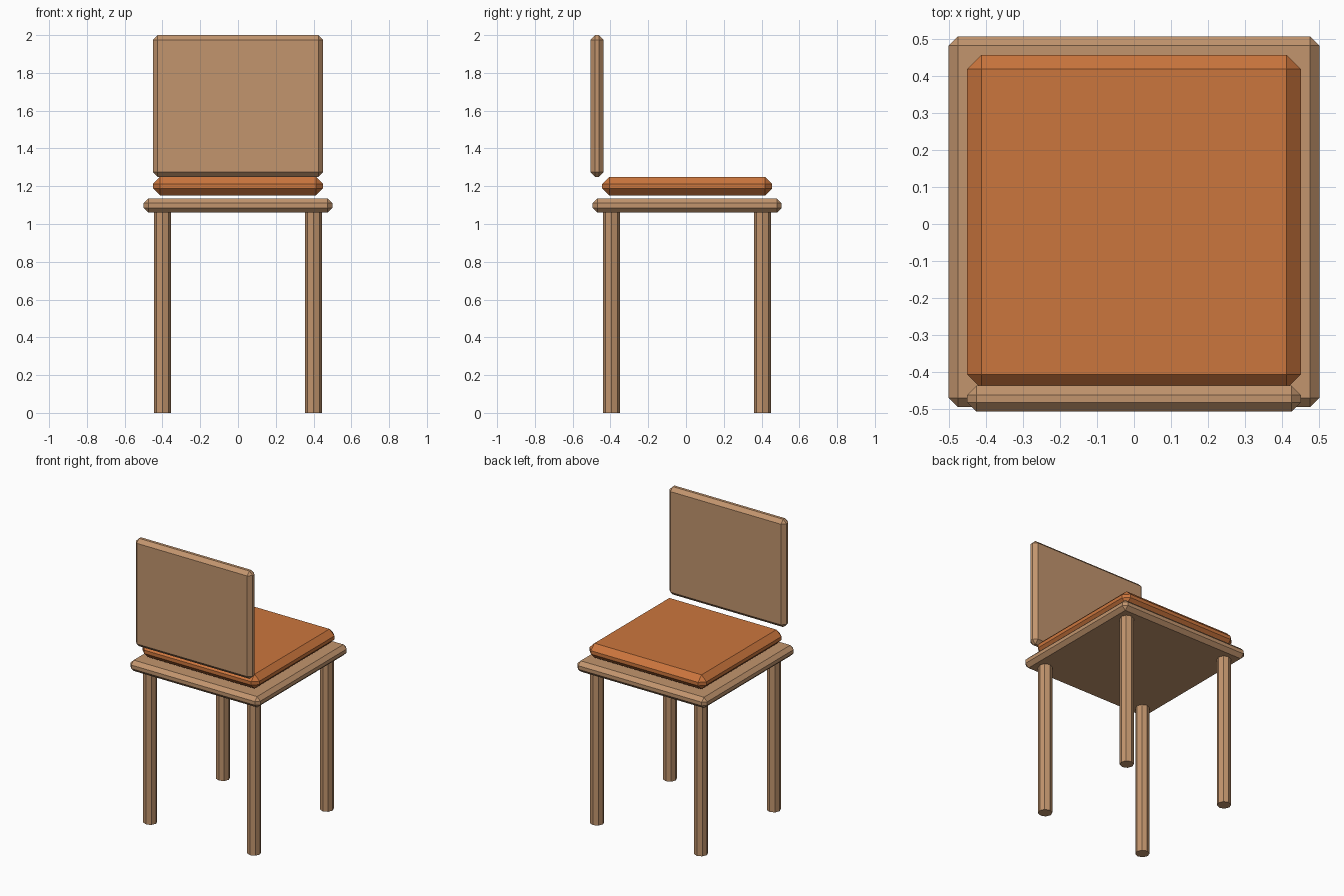
import bpy

if "Cube" in bpy.data.objects:
    bpy.data.objects.remove(bpy.data.objects["Cube"])

Y0 = 0.006  # seat sits slightly forward of centre so the whole model is centred


def material(name, color):
    mat = bpy.data.materials.new(name)
    mat.diffuse_color = color
    mat.use_nodes = True
    mat.node_tree.nodes["Principled BSDF"].inputs["Base Color"].default_value = mat.diffuse_color
    return mat


wood = material("wood", (0.54, 0.30, 0.155, 1))
fabric = material("fabric", (0.60, 0.18, 0.047, 1))


def chamfered_box(name, size, center, chamfer, mat):
    bpy.ops.mesh.primitive_cube_add(size=1, location=center)
    ob = bpy.context.object
    ob.name = name
    ob.scale = size
    bpy.ops.object.transform_apply(location=False, rotation=False, scale=True)
    bevel = ob.modifiers.new("chamfer", 'BEVEL')
    bevel.width = chamfer
    bevel.segments = 1
    bevel.limit_method = 'NONE'
    ob.data.materials.append(mat)
    return ob


# Seat board, cushion and backrest panel
chamfered_box("seat", (1.0, 1.0, 0.075), (0, Y0, 1.0975), 0.025, wood)
chamfered_box("cushion", (0.9, 0.9, 0.1), (0, Y0, 1.2), 0.038, fabric)
chamfered_box("backrest", (0.9, 0.07, 0.75), (0, -0.471, 1.625), 0.025, wood)

# Four octagonal legs
LEG_HEIGHT = 1.062
for row, y in (("front", -0.4), ("back", 0.4)):
    for side, x in (("left", -0.4), ("right", 0.4)):
        bpy.ops.mesh.primitive_cylinder_add(
            vertices=8, radius=0.045, depth=LEG_HEIGHT,
            location=(x, y + Y0, LEG_HEIGHT / 2))
        leg = bpy.context.object
        leg.name = f"{row}_{side}_leg"
        leg.data.materials.append(wood)
